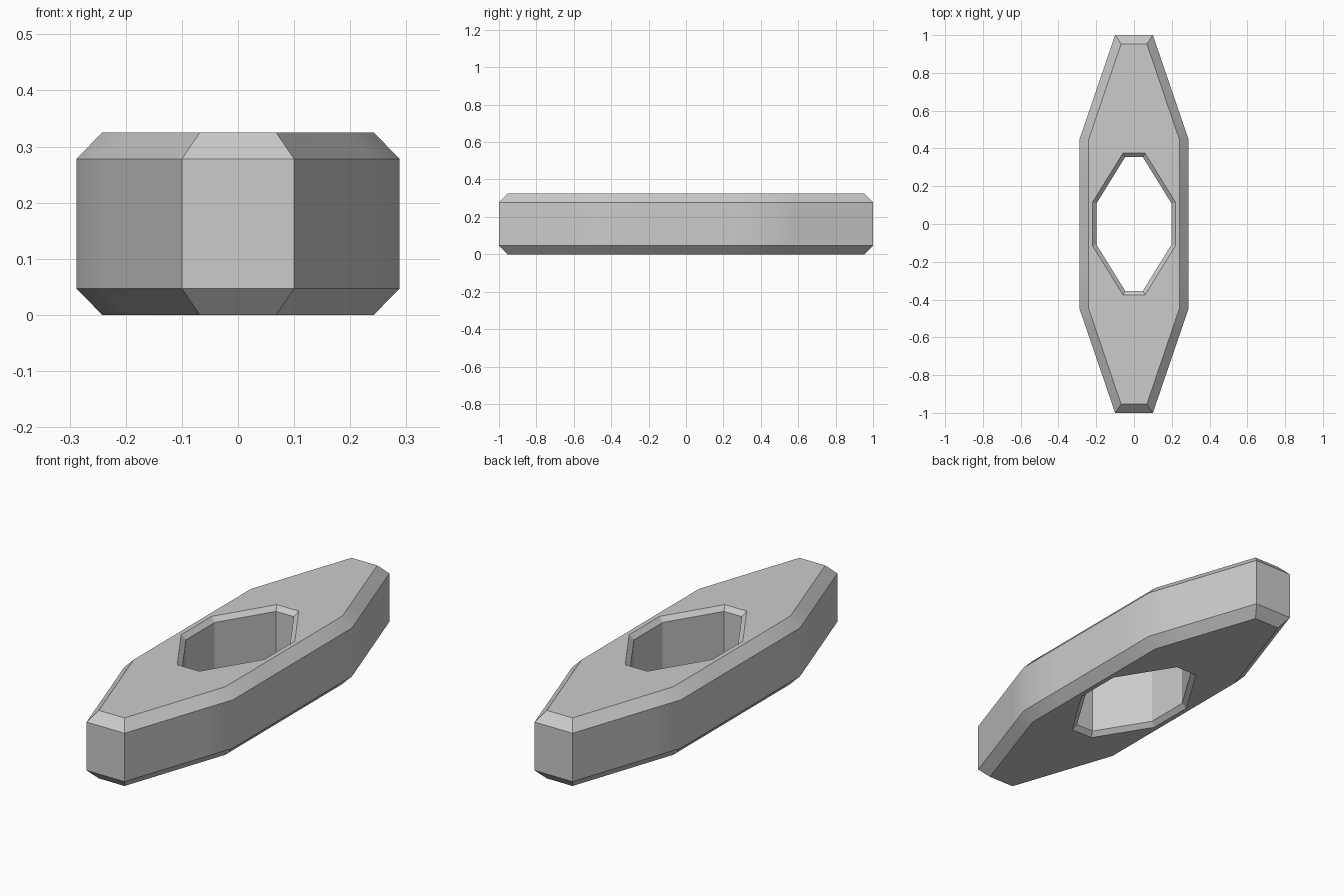
import bpy, bmesh

cube = bpy.data.objects.get("Cube")
if cube:
    bpy.data.objects.remove(cube)

HEIGHT = 0.325


def outline(end_x, end_y, side_x, side_y):
    """Eight-sided outline, with support points close to the side corners."""
    bend_x = side_x + (end_x - side_x) * 0.25
    bend_y = side_y + (end_y - side_y) * 0.25
    quarter = [(side_x, side_y * 0.5), (side_x, side_y),
               (bend_x, bend_y), (end_x, end_y)]
    half = quarter + [(-x, y) for x, y in reversed(quarter)]
    return half + [(-x, -y) for x, y in half]


# Outer body and through-hole outlines
body_wide = outline(0.10, 1.0, 0.288, 0.45)
body_flat = outline(0.068, 0.954, 0.242, 0.442)
hole_wide = outline(0.058, 0.376, 0.22, 0.115)
hole_narrow = outline(0.047, 0.354, 0.199, 0.108)

# Closed cross-section, swept around the link
BODY_CHAMFER, HOLE_CHAMFER = 0.047, 0.021
sections = [
    (body_flat, 0), (body_wide, BODY_CHAMFER),
    (body_wide, HEIGHT - BODY_CHAMFER), (body_flat, HEIGHT),
    (hole_wide, HEIGHT), (hole_narrow, HEIGHT - HOLE_CHAMFER),
    (hole_narrow, HOLE_CHAMFER), (hole_wide, 0),
]

bm = bmesh.new()
rings = [[bm.verts.new((x, y, z)) for x, y in points] for points, z in sections]
for i, lower in enumerate(rings):
    upper = rings[(i + 1) % len(rings)]
    for j in range(len(lower)):
        k = (j + 1) % len(lower)
        bm.faces.new((lower[j], lower[k], upper[k], upper[j]))
bmesh.ops.recalc_face_normals(bm, faces=bm.faces)

mesh = bpy.data.meshes.new("chamfered_link")
bm.to_mesh(mesh)
bm.free()
link = bpy.data.objects.new("chamfered_link", mesh)
bpy.context.collection.objects.link(link)

# Plain grey finish
grey = bpy.data.materials.new("light_grey")
grey.use_nodes = True
color = (0.6, 0.6, 0.6, 1)
grey.diffuse_color = color
grey.node_tree.nodes["Principled BSDF"].inputs["Base Color"].default_value = color
mesh.materials.append(grey)

# Soft shading over the shallow side corners only
bpy.ops.object.select_all(action="DESELECT")
link.select_set(True)
bpy.context.view_layer.objects.active = link
bpy.ops.object.shade_smooth_by_angle(angle=0.366)
